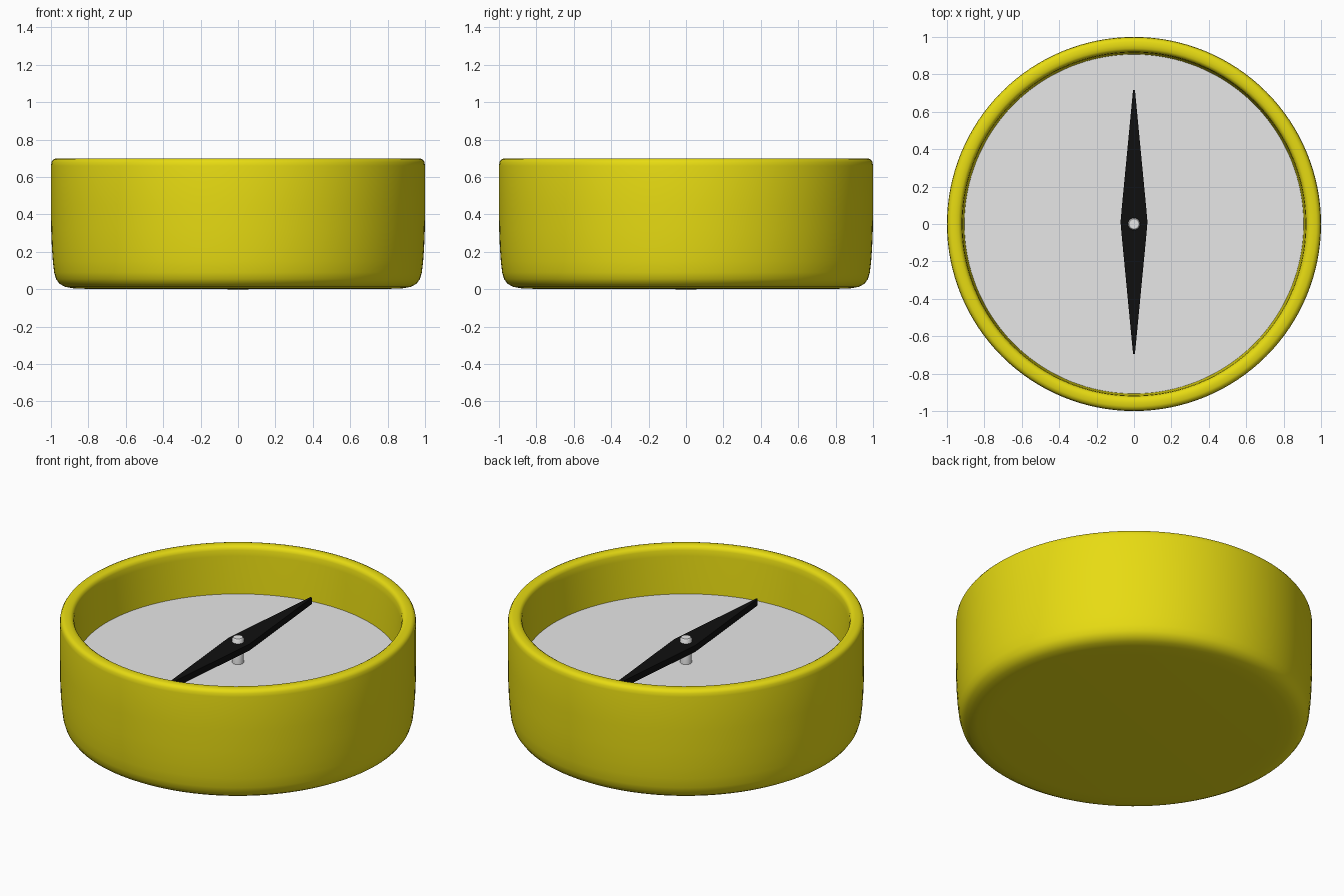
import bpy, bmesh, math

cube = bpy.data.objects.get("Cube")
if cube:
    bpy.data.objects.remove(cube, do_unlink=True)


def make_material(name, r, g, b):
    mat = bpy.data.materials.new(name)
    mat.use_nodes = True
    mat.diffuse_color = (r, g, b, 1)
    bsdf = mat.node_tree.nodes["Principled BSDF"]
    bsdf.inputs["Base Color"].default_value = (r, g, b, 1)
    return mat


yellow = make_material("yellow", 0.8, 0.71, 0.006)
white = make_material("pale grey", 0.8, 0.8, 0.8)
black = make_material("black", 0.005, 0.005, 0.005)


def finish(name, bm, mat, angle=None):
    bmesh.ops.recalc_face_normals(bm, faces=bm.faces)
    mesh = bpy.data.meshes.new(name)
    bm.to_mesh(mesh)
    bm.free()
    mesh.materials.append(mat)
    obj = bpy.data.objects.new(name, mesh)
    bpy.context.collection.objects.link(obj)
    if angle:
        bpy.ops.object.select_all(action='DESELECT')
        obj.select_set(True)
        bpy.context.view_layer.objects.active = obj
        bpy.ops.object.shade_smooth_by_angle(angle=math.radians(angle))
    return obj


def lathe(name, profile, mat, sides, angle):
    """Spin a radius/height profile, closed at the axis, round z."""
    bm = bmesh.new()
    verts = [bm.verts.new((r, 0, z)) for r, z in profile]
    edges = [bm.edges.new(pair) for pair in zip(verts, verts[1:])]
    bmesh.ops.spin(bm, geom=verts + edges, cent=(0, 0, 0), axis=(0, 0, 1),
                   angle=math.tau, steps=sides)
    bmesh.ops.remove_doubles(bm, verts=bm.verts, dist=0.0005)
    return finish(name, bm, mat, angle)


# Cup-shaped housing with a soft base and a rounded rim
lathe("housing", [
    (0, 0), (0.8, 0.002), (0.88, 0.005), (0.925, 0.013), (0.955, 0.03),
    (0.973, 0.055), (0.983, 0.09), (0.99, 0.15), (0.995, 0.22), (0.999, 0.32),
    (1, 0.45), (1, 0.66), (0.997, 0.68), (0.989, 0.693), (0.975, 0.699),
    (0.955, 0.7), (0.938, 0.698), (0.926, 0.69), (0.92, 0.675),
    (0.917, 0.64), (0.907, 0.41), (0.905, 0.38), (0, 0.38)], yellow, 128, 40)

# Flat dial inside the housing
lathe("dial", [(0, 0.385), (0.907, 0.385), (0.907, 0.41), (0, 0.41)],
      white, 128, 30)

# Centre pin that carries the needle
lathe("pin", [(0, 0.4), (0.033, 0.4), (0.033, 0.558), (0.027, 0.566),
              (0, 0.566)], white, 16, 50)

# Tapering needle, a flat diamond extruded upward
half = [(0.005, -0.695), (0.04, -0.33), (0.066, -0.06), (0.072, 0.01),
        (0.066, 0.08), (0.04, 0.35), (0.005, 0.717)]
outline = half + [(-x, y) for x, y in reversed(half)]
bm = bmesh.new()
base = bm.faces.new([bm.verts.new((x, y, 0.498)) for x, y in outline])
top = bmesh.ops.extrude_face_region(bm, geom=[base])["geom"]
bmesh.ops.translate(bm, vec=(0, 0, 0.04),
                    verts=[v for v in top if isinstance(v, bmesh.types.BMVert)])
finish("needle", bm, black)
